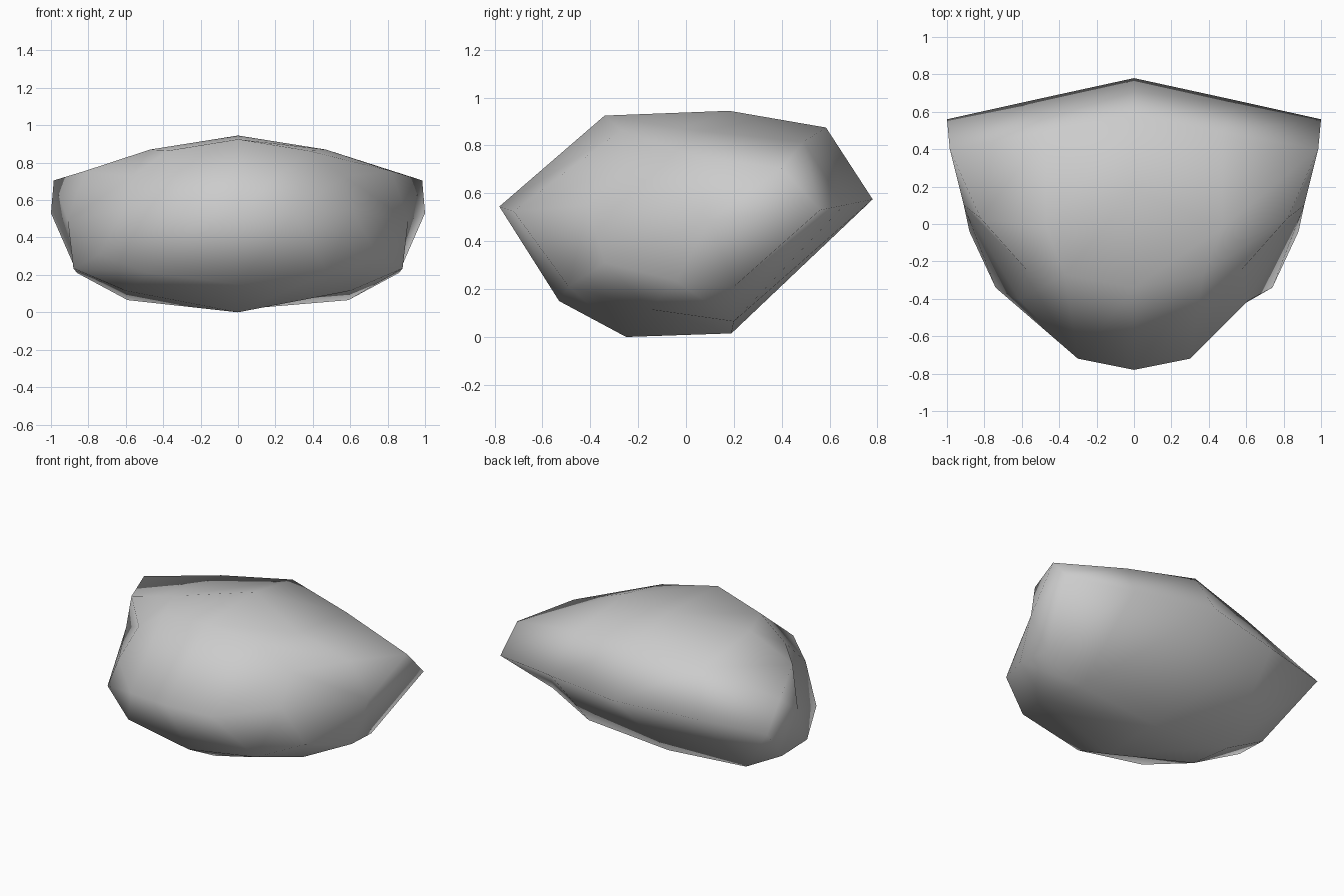
import bpy
import bmesh

cube = bpy.data.objects.get("Cube")
if cube:
    bpy.data.objects.remove(cube, do_unlink=True)

# Each loop runs: front tip, top front, top middle, top back,
# back tip, bottom back, bottom front, low front
middle_loop = [(0, -.78, .545), (0, -.34, .925), (0, .18, .945), (0, .585, .875),
               (0, .78, .575), (0, .19, .015), (0, -.25, 0), (0, -.53, .15)]
inner_loop = [(.30, -.72, .525), (.37, -.27, .865), (.47, -.02, .87), (.47, .49, .815),
              (.55, .66, .55), (.59, .20, .065), (.60, -.15, .115), (.48, -.49, .21)]
outer_loop = [(.61, -.41, .55), (.57, -.25, .725), (.82, .03, .755), (.985, .40, .705),
              (1, .56, .53), (.86, .20, .21), (.88, -.04, .235), (.74, -.34, .31)]
side_centre = (.91, .10, .49)


def mirrored(points):
    return [(-x, y, z) for x, y, z in points]


def side_cap(bm, loop, centre):
    """Close an end with four quads around a centre point."""
    c = bm.verts.new(centre)
    for i in range(0, len(loop), 2):
        bm.faces.new((loop[i - 1], loop[i], c, loop[i - 2]))


# Loft the loops from side to side
bm = bmesh.new()
sections = [mirrored(outer_loop), mirrored(inner_loop), middle_loop, inner_loop, outer_loop]
loops = [[bm.verts.new(p) for p in section] for section in sections]
for a, b in zip(loops, loops[1:]):
    for i in range(len(a)):
        bm.faces.new((a[i - 1], a[i], b[i], b[i - 1]))
side_cap(bm, loops[0], mirrored([side_centre])[0])
side_cap(bm, loops[-1], side_centre)
bmesh.ops.recalc_face_normals(bm, faces=bm.faces)
for face in bm.faces:
    face.smooth = True

mesh = bpy.data.meshes.new("rock")
bm.to_mesh(mesh)
bm.free()
rock = bpy.data.objects.new("rock", mesh)
bpy.context.scene.collection.objects.link(rock)

# Plain grey stone
stone = bpy.data.materials.new("stone_grey")
stone.use_nodes = True
colour = (.6, .6, .6, 1)
stone.diffuse_color = colour
stone.node_tree.nodes["Principled BSDF"].inputs["Base Color"].default_value = colour
mesh.materials.append(stone)
